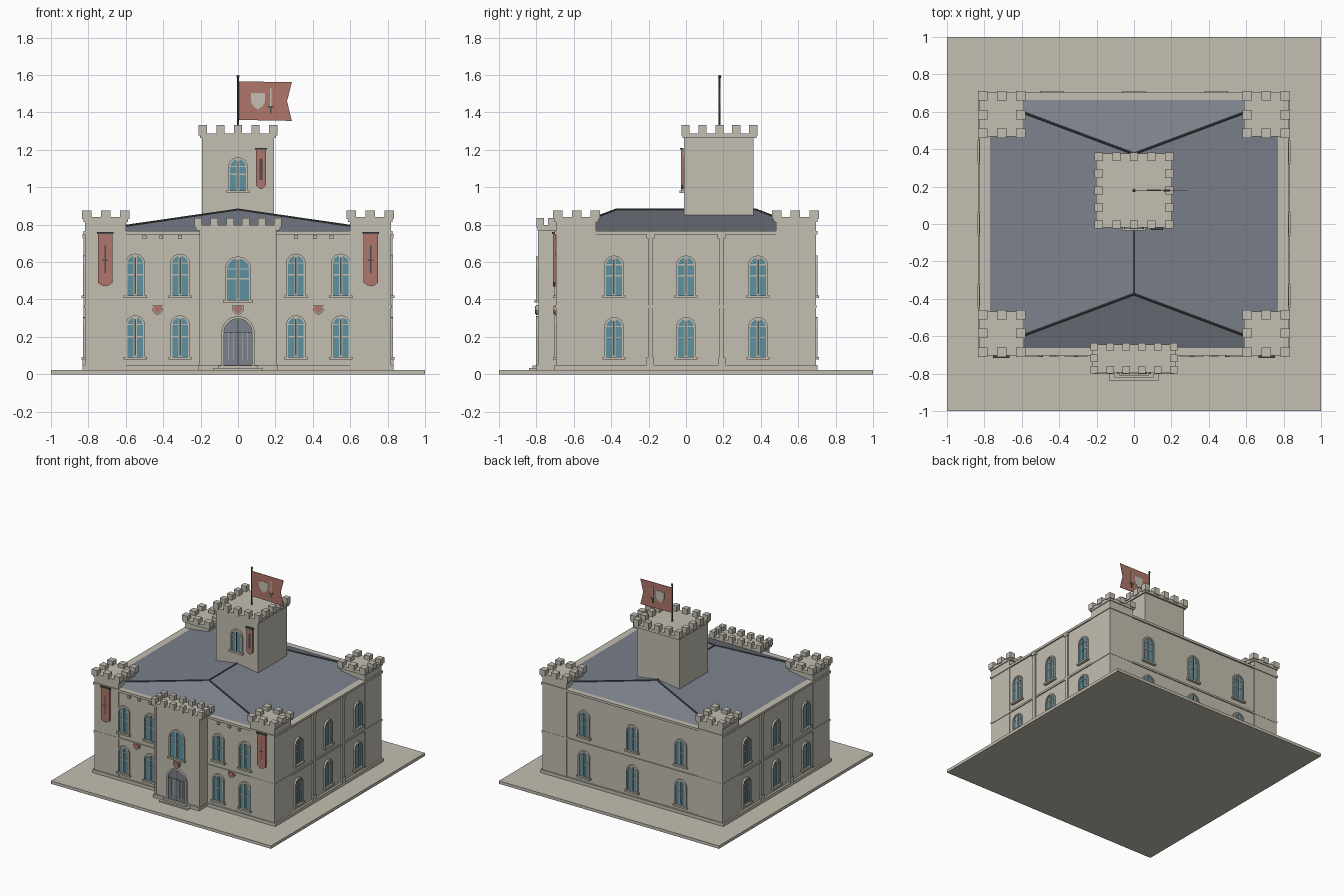
import bpy, bmesh
from math import pi, cos, sin
from mathutils import Matrix, Vector

old = bpy.data.objects.get("Cube")
if old:
    bpy.data.objects.remove(old)


def material(name, r, g, b):
    m = bpy.data.materials.new(name)
    m.use_nodes = True
    m.diffuse_color = (r, g, b, 1)
    m.node_tree.nodes["Principled BSDF"].inputs["Base Color"].default_value = (r, g, b, 1)
    return m


STONE = material("pale_stone", .55, .52, .44)
SLATE = material("blue_grey_slate", .2, .22, .26)
GLASS = material("teal_glass", .11, .29, .35)
RED = material("faded_red", .43, .18, .145)
DARK = material("dark_metal", .07, .075, .08)


def finish(name, bm, mat, matrix=Matrix()):
    bmesh.ops.recalc_face_normals(bm, faces=bm.faces)
    mesh = bpy.data.meshes.new(name)
    bm.to_mesh(mesh)
    bm.free()
    mesh.materials.append(mat)
    ob = bpy.data.objects.new(name, mesh)
    ob.matrix_world = matrix
    bpy.context.collection.objects.link(ob)
    return ob


def add_box(bm, x0, x1, y0, y1, z0, z1):
    size = Matrix.Diagonal((x1 - x0, y1 - y0, z1 - z0, 1))
    mid = Matrix.Translation(((x0 + x1) / 2, (y0 + y1) / 2, (z0 + z1) / 2))
    bmesh.ops.create_cube(bm, size=1, matrix=mid @ size)


def boxes(name, mat, *bounds, matrix=Matrix()):
    bm = bmesh.new()
    for b in bounds:
        add_box(bm, *b)
    return finish(name, bm, mat, matrix)


def thicken(bm, depth):
    out = bmesh.ops.extrude_face_region(bm, geom=bm.faces[:])
    moved = [v for v in out["geom"] if isinstance(v, bmesh.types.BMVert)]
    bmesh.ops.translate(bm, verts=moved, vec=(0, -depth, 0))


def plate(name, pts, depth, mat, matrix):
    """Flat outline in the local xz plane, thickened towards local -y."""
    bm = bmesh.new()
    bm.faces.new([bm.verts.new((x, 0, z)) for x, z in pts])
    thicken(bm, depth)
    return finish(name, bm, mat, matrix)


def arch(w, h, steps=10):
    r = w / 2
    curve = [(r * cos(pi * i / steps), h - r + r * sin(pi * i / steps)) for i in range(steps + 1)]
    return [(r, 0)] + curve + [(-r, 0)]


def arch_ring(name, w, h, t, depth, matrix):
    bm = bmesh.new()
    a = [bm.verts.new((x, 0, z)) for x, z in arch(w, h)]
    b = [bm.verts.new((x, 0, z)) for x, z in arch(w - 2 * t, h - t)]
    for i in range(len(a) - 1):
        bm.faces.new((a[i], a[i + 1], b[i + 1], b[i]))
    thicken(bm, depth)
    finish(name, bm, STONE, matrix)


def on_wall(turn, u, dist, z):
    """Frame on a wall: local x along it, local -y outwards."""
    return Matrix.Rotation(turn * pi / 2, 4, 'Z') @ Matrix.Translation((u, -dist, z))


def window(name, turn, u, dist, z, w=.105, h=.225):
    m = on_wall(turn, u, dist, z)
    arch_ring(name + "_surround", w, h, .011, .014, m)
    plate(name + "_glass", arch(w - .02, h - .01), .006, GLASS, m)
    r = w / 2 - .012
    boxes(name + "_bars", STONE, (-.009, .009, -.009, 0, 0, h - .012),
          (-r, r, -.009, 0, h * .48, h * .48 + .007),
          (-r, r, -.009, 0, h - w / 2, h - w / 2 + .006), matrix=m)
    boxes(name + "_centre_bar", DARK, (-.004, .004, -.011, 0, .01, h - .02), matrix=m)
    s = w / 2 + .01
    boxes(name + "_sill", STONE, (-s, s, -.022, 0, -.012, .002), matrix=m)


def battlement(name, x0, x1, y0, y1, z0, z1, z2, nx, ny, s=.045):
    bm = bmesh.new()
    e = .007
    add_box(bm, x0 + e, x1 - e, y0 + e, y1 - e, z0, z1)
    for i in range(nx):
        for j in range(ny):
            if i in (0, nx - 1) or j in (0, ny - 1):
                x = x0 + (x1 - x0 - s) * i / (nx - 1)
                y = y0 + (y1 - y0 - s) * j / (ny - 1)
                add_box(bm, x, x + s, y, y + s, z1 - .012, z2)
    finish(name, bm, STONE)


def rod(name, a, b, r, mat):
    a, b = Vector(a), Vector(b)
    bm = bmesh.new()
    bmesh.ops.create_cone(bm, cap_ends=True, segments=8, radius1=r, radius2=r, depth=(b - a).length)
    turn = (b - a).to_track_quat('Z', 'Y').to_matrix().to_4x4()
    return finish(name, bm, mat, Matrix.Translation((a + b) / 2) @ turn)


def shield_pts(w, h):
    return [(-w / 2, h), (w / 2, h), (w / 2, h * .45), (w * .3, h * .18), (0, 0),
            (-w * .3, h * .18), (-w / 2, h * .45)]


# Ground, plinth and main walls
boxes("ground_slab", STONE, (-1, 1, -1, 1, 0, .024))
boxes("plinth", STONE, (-.832, .832, -.703, .703, .02, .05), (-.21, .21, -.803, -.6, .02, .05))
boxes("main_walls", STONE, (-.815, .815, -.69, .69, .02, .765))
boxes("string_course", STONE, (-.823, .823, -.698, .698, .355, .37))
boxes("cornice", STONE, (-.825, .825, -.702, .702, .748, .767))
boxes("front_steps", STONE, (-.13, .13, -.84, -.78, .02, .034), (-.105, .105, -.822, -.78, .02, .046))
boxes("entrance_block", STONE, (-.2, .2, -.787, -.65, .02, .78))
boxes("entrance_quoins", STONE, (-.206, -.19, -.792, -.69, .05, .77), (.19, .206, -.792, -.69, .05, .77))
battlement("entrance_battlement", -.232, .232, -.8, -.637, .77, .797, .835, 6, 3, .04)

# Corner towers
for sx, side in ((-1, "right"), (1, "left")):
    for sy, end in ((-1, "front"), (1, "back")):
        x0, x1 = sorted((sx * .6, sx * .819))
        y0, y1 = sorted((sy * .48, sy * .696))
        boxes(f"{end}_{side}_tower", STONE, (x0, x1, y0, y1, .03, .825))
        bx, by = sorted((sx * .58, sx * .833)), sorted((sy * .46, sy * .71))
        battlement(f"{end}_{side}_battlement", *bx, *by, .815, .842, .876, 3, 3, .05)

# Hipped roof with ridge caps
bm = bmesh.new()
c = [bm.verts.new((x, y, .764)) for x, y in ((-.79, -.67), (.79, -.67), (.79, .67), (-.79, .67))]
f, b = (bm.verts.new((0, y, .88)) for y in (-.375, .375))
for face in ((c[0], c[1], f), (c[1], c[2], b, f), (c[2], c[3], b), (c[3], c[0], f, b), c[::-1]):
    bm.faces.new(face)
finish("hipped_roof", bm, SLATE)
rod("roof_ridge", (0, -.375, .88), (0, .375, .88), .006, DARK)
for sx in (-1, 1):
    for sy in (-1, 1):
        rod("roof_hip", (0, sy * .375, .88), (sx * .79, sy * .67, .766), .006, DARK)

# Central tower
boxes("central_tower", STONE, (-.192, .192, -.012, .36, .78, 1.27))
battlement("central_battlement", -.21, .21, -.025, .383, 1.262, 1.288, 1.332, 5, 5)
window("tower_window", 0, 0, .012, .98, .105, .18)

# Wall windows
for z in (.09, .42):
    for x in (-.55, -.31, .31, .55):
        window("front_window", 0, x, .69, z)
    for u in (-.385, 0, .385):
        for turn, name in ((1, "left_window"), (-1, "right_window")):
            window(name, turn, u, .815, z, .105, .215)
    for x in (-.44, 0, .44):
        window("back_window", 2, x, .69, z, .105, .215)
window("entrance_window", 0, 0, .787, .395, .14, .235)

# Front door
m = on_wall(0, 0, .787, .046)
arch_ring("door_surround", .18, .265, .014, .016, m)
plate("door", arch(.156, .252), .007, SLATE, m)
boxes("door_battens", STONE, *[(x - .002, x + .002, -.0095, 0, .03, .18) for x in (-.052, -.026, .026, .052)],
      matrix=m)
boxes("door_joint", DARK, (-.003, .003, -.0095, 0, 0, .248), (-.076, .076, -.0095, 0, .175, .179), matrix=m)

# Side pilasters
for turn, name in ((1, "left_pilaster"), (-1, "right_pilaster")):
    for u in (-.19, .19):
        boxes(name, STONE, (-.014, .014, -.012, 0, .05, .75), (-.022, .022, -.017, 0, .725, .75),
              (-.02, .02, -.016, 0, .05, .09), matrix=on_wall(turn, u, .815, 0))

# Small blocks under the cornice
boxes("cornice_blocks", STONE, *[(x - .01, x + .01, -.708, -.68, .722, .744)
                                 for x in (-.5, -.41, -.31, .31, .41, .5)])

# Wall shields
for x, d in ((-.43, .69), (.43, .69), (0, .787)):
    plate("shield_rim", shield_pts(.058, .054), .014, STONE, on_wall(0, x, d, .316))
    plate("shield_face", shield_pts(.046, .042), .019, RED, on_wall(0, x, d, .323))


# Hanging banners with sword motif
def banner(name, x, dist, top, w, h, tip):
    m = on_wall(0, x, dist, top)
    k = w / 2
    plate(name, [(-k, 0), (k, 0), (k, tip - h), (k * .5, tip * .3 - h), (0, -h),
                 (-k * .5, tip * .3 - h), (-k, tip - h)], .012, RED, m)
    boxes(name + "_sword", DARK, (-.003, .003, -.014, 0, -h * .75, -h * .22),
          (-w * .2, w * .2, -.014, 0, -h * .52, -h * .5), matrix=m)
    boxes(name + "_rod", DARK, (-k - .006, k + .006, -.018, 0, -.004, .006), matrix=m)


for x in (-.71, .71):
    banner("corner_banner", x, .698, .755, .078, .285, .02)
banner("tower_banner", .123, .014, 1.205, .052, .215, .02)
boxes("tower_banner_stripe", DARK, (.115, .131, -.0275, -.014, 1.04, 1.15))

# Flag and pole
rod("flag_pole", (0, .18, 1.27), (0, .18, 1.59), .005, DARK)
bm = bmesh.new()
bmesh.ops.create_uvsphere(bm, u_segments=10, v_segments=6, radius=.009)
finish("pole_ball", bm, DARK, Matrix.Translation((0, .18, 1.591)))
plate("flag", [(0, 1.36), (.288, 1.355), (.262, 1.46), (.288, 1.563), (0, 1.565)], .004, RED,
      Matrix.Translation((0, .182, 0)))
plate("flag_shield", [(x + .107, z + 1.415) for x, z in shield_pts(.076, .09)], .008, STONE,
      Matrix.Translation((0, .184, 0)))
boxes("flag_sword_blade", STONE, (.17, .18, .176, .184, 1.43, 1.53))
boxes("flag_sword_hilt", DARK, (.158, .192, .175, .185, 1.426, 1.434), (.17, .18, .175, .185, 1.395, 1.43))
